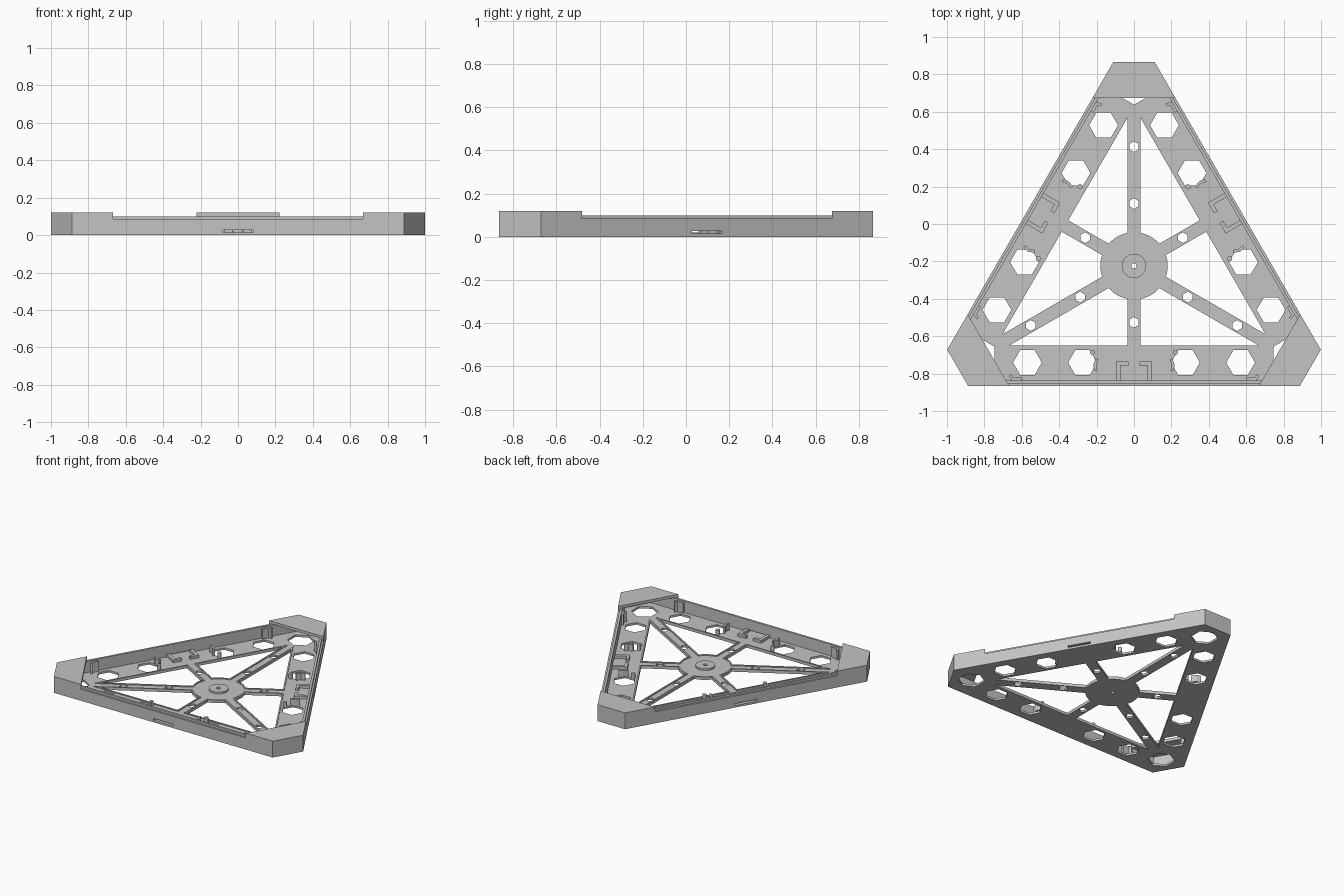
import bpy, bmesh
from math import sin, cos, tan, asin, radians, pi
from mathutils import Vector

if "Cube" in bpy.data.objects:
    bpy.data.objects.remove(bpy.data.objects["Cube"])

grey = bpy.data.materials.new("light_grey")
grey.use_nodes = True
grey.diffuse_color = (0.55, 0.55, 0.55, 1)
grey.node_tree.nodes["Principled BSDF"].inputs["Base Color"].default_value = (0.55, 0.55, 0.55, 1)

CENTRE_Y = -0.224
T30 = tan(radians(30))
FLOOR = 0.015


def flat(name, groups, z0, z1):
    """Extrude outlines; each group is an outer loop followed by its holes."""
    bm = bmesh.new()
    for loops in groups:
        edges = []
        for pts in loops:
            vs = [bm.verts.new((x, y, z0)) for x, y in pts]
            edges += [bm.edges.new((vs[i - 1], vs[i])) for i in range(len(vs))]
        bmesh.ops.triangle_fill(bm, edges=edges, normal=(0, 0, 1))
    res = bmesh.ops.extrude_face_region(bm, geom=bm.faces[:])
    top = [g for g in res["geom"] if isinstance(g, bmesh.types.BMVert)]
    bmesh.ops.translate(bm, verts=top, vec=(0, 0, z1 - z0))
    bmesh.ops.recalc_face_normals(bm, faces=bm.faces[:])
    mesh = bpy.data.meshes.new(name)
    bm.to_mesh(mesh)
    bm.free()
    mesh.materials.append(grey)
    ob = bpy.data.objects.new(name, mesh)
    ob.location.y = CENTRE_Y
    bpy.context.collection.objects.link(ob)
    return ob


def turn(pts, k):
    c, s = cos(k * 2 * pi / 3), sin(k * 2 * pi / 3)
    return [(c * x - s * y, s * x + c * y) for x, y in pts]


def three(pts):
    return [turn(pts, k) for k in range(3)]


def six(pts):
    return three(pts) + three([(-x, y) for x, y in reversed(pts)])


def ngon(x, y, r, n=6, start=0.0):
    return [(x + r * cos(start + 2 * pi * i / n), y + r * sin(start + 2 * pi * i / n))
            for i in range(n)]


def outline(inset=0.0):
    """Triangle with cut corners, moved inward by inset."""
    a, c = 0.641 - inset, 1.089 - inset
    h = (2 * a - c) * T30
    return [p for k in range(3) for p in turn([(h, c), (-h, c)], k)]


def corner(inset, y):
    """Open path round the back corner, starting and ending at height y."""
    a, c = 0.641 - inset, 1.089 - inset
    h, s = (2 * a - c) * T30, (2 * a - y) * T30
    return [(s, y), (h, c), (-h, c), (-s, y)]


def opening(grow=0.0):
    """Window between two neighbouring spokes, the hub and the frame."""
    w, d, r = 0.035 - grow, 0.426 + grow, 0.18 - grow
    n, t = Vector((cos(pi / 6), 0.5)), Vector((-0.5, cos(pi / 6)))
    gap = asin(w / r)
    a0, a1 = pi / 6 + gap, pi / 2 - gap
    arc = [(r * cos(a0 + (a1 - a0) * i / 8), r * sin(a0 + (a1 - a0) * i / 8)) for i in range(9)]
    return arc + [(w, 2 * d - w / T30), tuple(n * d + t * w)]


# Floor plate with windows, hexagonal holes and centre hole
holes = six(opening())
for x in (0.275, 0.57):
    holes += six(ngon(x, -0.517, 0.077))
holes += three(ngon(0, 0.952, 0.09, start=pi / 2))
for y in (0.333, 0.637, -0.302):
    holes += three(ngon(0, y, 0.029, start=pi / 2))
bore = ngon(0, 0, 0.014, 16)
flat("floor_plate", [[outline()] + holes + [bore]], 0, FLOOR)

# Raised rims round the windows
flat("window_rims", [[o, i] for o, i in zip(six(opening(0.01)), six(opening()))], FLOOR, 0.021)

# Hub boss
flat("hub_boss", [[ngon(0, 0, 0.065, 32), bore]], FLOOR, 0.028)

# Outer wall: slotted foot, full band, then a thinner tongue on top
foot = corner(0, 0.39) + corner(0.028, 0.376)[::-1]
flat("wall_foot", [[p] for p in three(foot)], FLOOR, 0.028)
flat("wall_band", [[outline(), outline(0.028)]], 0.028, 0.085)
flat("wall_tongue", [[outline(0.012), outline(0.028)]], 0.085, 0.10)

# Corner walls and caps
CAP_Y = 0.899
collar = corner(0, CAP_Y) + corner(0.012, CAP_Y)[::-1]
flat("corner_walls", [[p] for p in three(collar)], 0.085, 0.10)
flat("corner_caps", [[p] for p in three(corner(0, CAP_Y))], 0.10, 0.12)

# Low angle brackets in the middle of each side
angle = [(0.03, -0.511), (0.095, -0.511), (0.095, -0.614), (0.072, -0.614),
         (0.072, -0.533), (0.03, -0.533)]
flat("angle_brackets", [[p] for p in six(angle)], FLOOR, 0.035)

# Tall end brackets beside the caps
end = [(0.60, -0.614), (0.60, -0.598), (0.645, -0.598), (0.655, -0.58),
       (0.667, -0.587), (0.655, -0.614)]
flat("end_brackets", [[p] for p in six(end)], FLOOR, 0.09)

# Clips and pegs by the inner hexagonal holes
clip = [(0.19, -0.50), (0.205, -0.495), (0.218, -0.53), (0.212, -0.56), (0.195, -0.56), (0.202, -0.53)]
flat("clips", [[p] for p in six(clip)], FLOOR, 0.065)
flat("pegs", [[p] for p in six(ngon(0.222, -0.462, 0.014, 12))], FLOOR, 0.05)
